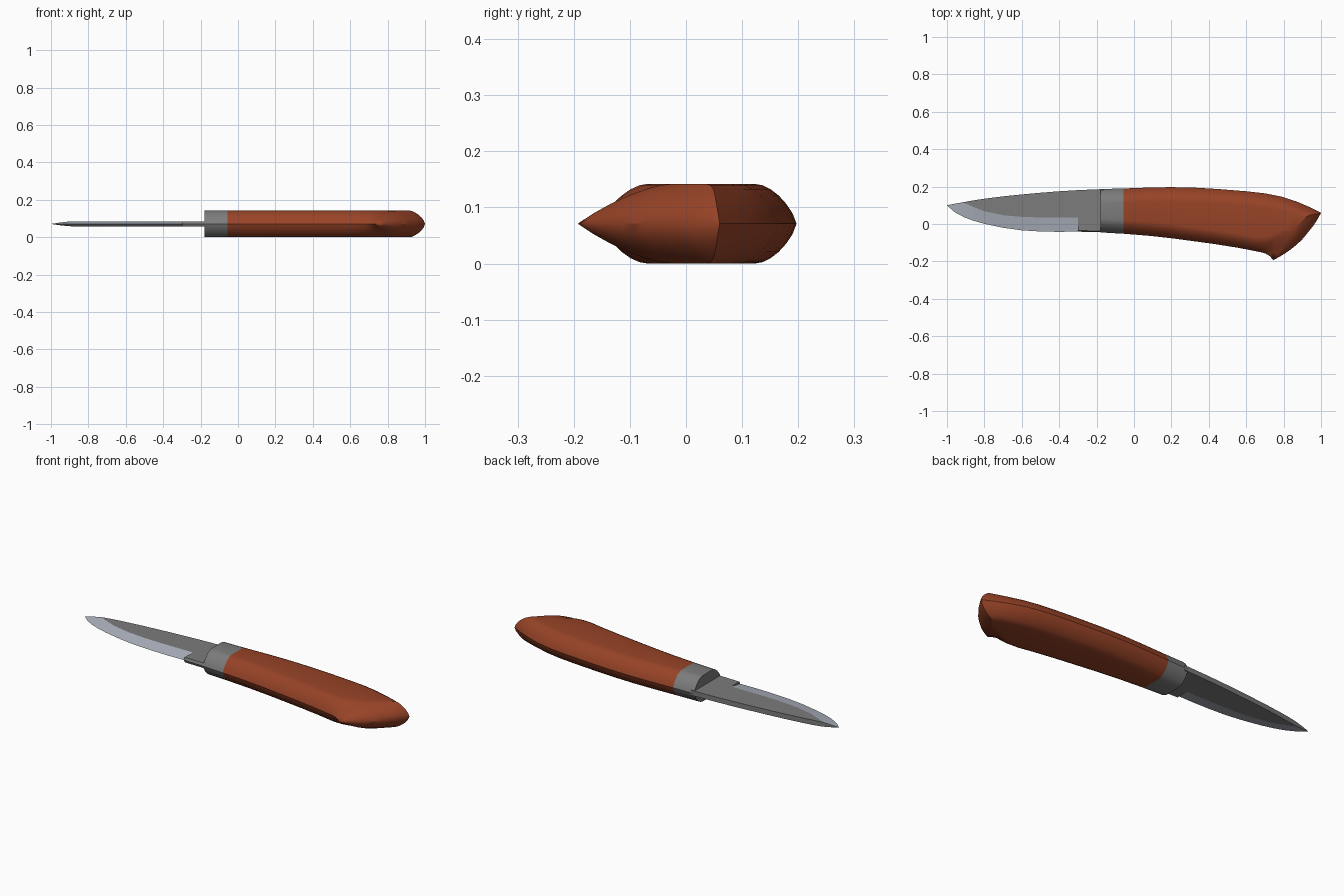
import bpy, bmesh, math
from mathutils import Vector

if "Cube" in bpy.data.objects:
    bpy.data.objects.remove(bpy.data.objects["Cube"])

ZC, H = 0.071, 0.071      # mid height and half thickness of the handle
N = 6                     # steps per rounded quarter of the handle section


def material(name, rgb):
    m = bpy.data.materials.new(name)
    m.diffuse_color = (*rgb, 1)
    m.use_nodes = True
    m.node_tree.nodes["Principled BSDF"].inputs["Base Color"].default_value = m.diffuse_color
    return m


BROWN = material("red_brown_wood", (0.31, 0.056, 0.02))
STEEL = material("grey_steel", (0.2, 0.2, 0.2))
EDGE = material("bright_ground_steel", (0.42, 0.45, 0.52))


def loft(name, rings, mats, caps=(True, True), smooth=True, rule=None):
    """Skin a list of equal-length closed rings into one object."""
    bm = bmesh.new()
    rows = [[bm.verts.new(p) for p in r] for r in rings]
    n = len(rows[0])
    for a, b in zip(rows, rows[1:]):
        for i in range(n):
            j = (i + 1) % n
            f = bm.faces.new((a[i], a[j], b[j], b[i]))
            if rule:
                f.material_index = rule(i, f)
    if caps[0]:
        bm.faces.new(rows[0])
    if caps[1]:
        bm.faces.new(rows[-1])
    bmesh.ops.remove_doubles(bm, verts=bm.verts, dist=0.0002)
    bmesh.ops.recalc_face_normals(bm, faces=bm.faces)
    me = bpy.data.meshes.new(name)
    bm.to_mesh(me)
    bm.free()
    ob = bpy.data.objects.new(name, me)
    bpy.context.collection.objects.link(ob)
    for m in mats:
        me.materials.append(m)
    if smooth:
        bpy.ops.object.select_all(action='DESELECT')
        ob.select_set(True)
        bpy.context.view_layer.objects.active = ob
        bpy.ops.object.shade_smooth_by_angle(angle=math.radians(30))
    return ob


def section(tx, ty, bx, by, w=0.0, f=1.0):
    """Rounded section from back edge (tx,ty) to belly edge (bx,by).
    w blends to the pointed pommel shape, f<1 shrinks it into the domed end."""
    top, bot = Vector((tx, ty, 0)), Vector((bx, by, 0))
    length = (bot - top).length
    u = (bot - top) / length
    out = Vector((-u.y, u.x, 0))
    depth, power = 0.075 + 0.125 * w, 0.7 - 0.2 * w
    angles = [k * math.pi / 2 / N for k in range(N + 1)]
    half = [(0.075 * (1 - math.cos(a)) ** 0.7, H * math.sin(a)) for a in angles]
    half += [(length - depth * (1 - math.cos(a)) ** power, H * math.sin(a))
             for a in reversed(angles)]
    pts = []
    for d, z in half + [(d, -z) for d, z in reversed(half[1:-1])]:
        v = d / length
        shift = 0.03 * 4 * v * (1 - v) * (1 - f * f) - 0.04 * w * (z * f / H) ** 2
        p = top + u * d + out * shift
        pts.append((p.x, p.y, ZC + z * f))
    return pts


# Handle: back edge point, belly edge point, pommel blend
stations = [
    (-.055, .190, -.055, -.052, 0), (.08, .195, .08, -.063, 0),
    (.20, .197, .20, -.076, 0), (.33, .194, .32, -.092, 0),
    (.45, .187, .43, -.107, 0), (.60, .175, .55, -.126, 0),
    (.70, .164, .63, -.141, 0), (.79, .146, .68, -.151, .1),
    (.87, .120, .705, -.159, .3), (.935, .092, .725, -.171, .7),
    (1.0, .060, .745, -.193, 1)]
rings = [section(*s) for s in stations]
rings += [section(*stations[-1], f=f) for f in (.8, .55, .28, 0)]   # domed end
loft("handle", rings, [BROWN], caps=(True, False))

# Bolster between handle and blade
loft("bolster", [section(-.18, .187, -.18, -.045),
                 section(-.055, .190, -.055, -.052)], [STEEL])

# Blade: x, spine y, bevel line y, cutting edge y, half thickness
T = 0.0135
blade = [(-.30, .181, .035, -.040, T), (-.40, .175, .035, -.042, T),
         (-.50, .167, .035, -.040, T), (-.60, .158, .038, -.034, T),
         (-.70, .148, .047, -.020, T), (-.80, .135, .068, .001, T),
         (-.86, .126, .092, .018, T), (-.91, .117, .114, .037, T * .9),
         (-.96, .108, .107, .064, T * .45), (-1.0, .100, .100, .100, 0)]
rings = [[(x, s, ZC + t), (x, b, ZC + t), (x, e, ZC),
          (x, b, ZC - t), (x, s, ZC - t)] for x, s, b, e, t in blade]
loft("blade", rings, [STEEL, EDGE], caps=(False, False), smooth=False,
     rule=lambda i, f: 1 if i in (1, 2) else 0)

# Unsharpened blade root running into the bolster
rings = [[(x, s, ZC + T), (x, e + .006, ZC + T), (x, e, ZC),
          (x, e + .006, ZC - T), (x, s, ZC - T)]
         for x, s, e in ((-.30, .181, -.041), (-.16, .187, -.044))]
loft("blade_root", rings, [STEEL], smooth=False)
